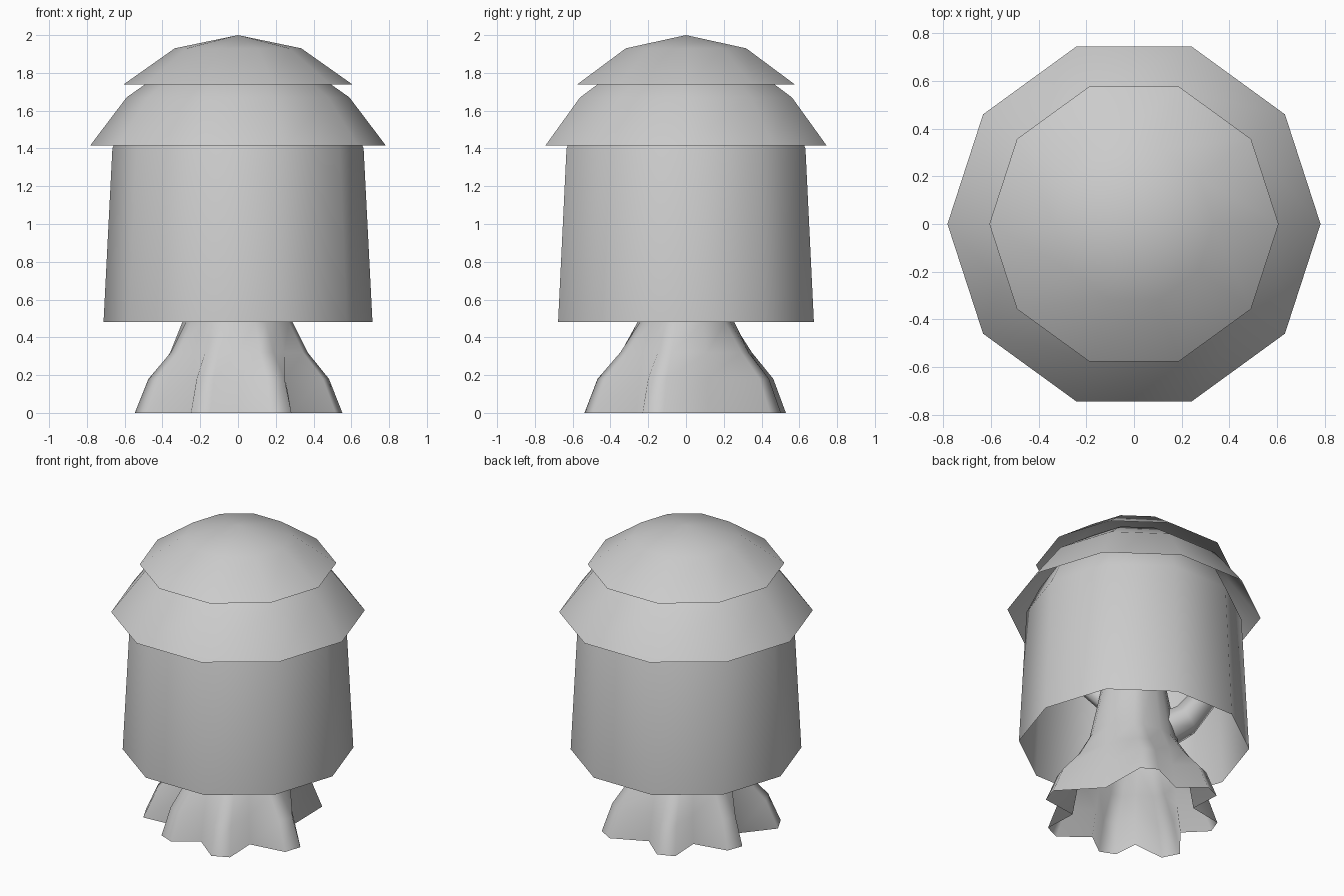
import bpy, bmesh
from math import cos, sin, pi, radians
from mathutils import Vector

if "Cube" in bpy.data.objects:
    bpy.data.objects.remove(bpy.data.objects["Cube"], do_unlink=True)

grey = bpy.data.materials.new("plain grey")
grey.use_nodes = True
colour = (0.6, 0.6, 0.6, 1)
grey.diffuse_color = colour
grey.node_tree.nodes["Principled BSDF"].inputs["Base Color"].default_value = colour


def loft(name, rings, tip=None):
    """Open smooth skin through rings of points, optionally closed to a tip."""
    bm = bmesh.new()
    loops = [[bm.verts.new(p) for p in ring] for ring in rings]
    n = len(loops[0])
    for low, high in zip(loops, loops[1:]):
        for i in range(n):
            j = (i + 1) % n
            bm.faces.new((low[i], low[j], high[j], high[i]))
    if tip:
        top = bm.verts.new(tip)
        for i in range(n):
            bm.faces.new((loops[-1][i], loops[-1][(i + 1) % n], top))
    for f in bm.faces:
        f.smooth = True
    mesh = bpy.data.meshes.new(name)
    bm.to_mesh(mesh)
    bm.free()
    mesh.materials.append(grey)
    obj = bpy.data.objects.new(name, mesh)
    bpy.context.collection.objects.link(obj)


def decagon(r, z):
    return [(r * cos(i * pi / 5), r * sin(i * pi / 5), z) for i in range(10)]


# Foliage: three hollow ten-sided shells, open underneath
shells = {
    "lower_foliage": ([(0.712, 0.48), (0.665, 1.40), (0.58, 1.58), (0.45, 1.73)], 1.82),
    "middle_foliage": ([(0.783, 1.415), (0.59, 1.67), (0.335, 1.85)], 1.91),
    "top_foliage": ([(0.607, 1.738), (0.335, 1.93)], 2.0),
}
for name, (profile, peak) in shells.items():
    loft(name, [decagon(r, z) for r, z in profile], (0, 0, peak))

# Trunk: root tips and the grooves between them as (angle, radius)
roots = [(60, 0.55), (112, 0.55), (160, 0.53), (207, 0.585),
         (248, 0.53), (294, 0.565), (342, 0.565)]
grooves = [(90, 0.4), (132, 0.37), (181, 0.38), (229, 0.4),
           (270, 0.4), (316, 0.38), (380, 0.35)]
# height, spread of roots, trunk radius, flattening in y
levels = [(0, 1, 0.38, 1), (0.18, 0.77, 0.35, 1), (0.32, 0.2, 0.34, 0.97),
          (0.48, 0.0, 0.295, 0.87), (0.9, 0.0, 0.2, 0.95), (1.45, 0.0, 0.13, 1)]


def trunk_ring(z, spread, radius, flat):
    ring = []
    for (a, r), (b, g) in zip(roots, grooves):
        for angle, reach in ((a - 6, r), (a + 6, r), (b, g)):
            d = radius + (reach - 0.38) * spread
            t = radians(angle)
            ring.append((d * cos(t), d * sin(t) * flat, z))
    return ring


loft("trunk", [trunk_ring(*level) for level in levels])


# Branches hidden inside the foliage
def branch(name, angle, path, width):
    t = radians(angle)
    out = Vector((cos(t), sin(t), 0))
    side = Vector((-sin(t), cos(t), 0))
    up = Vector((-0.6 * cos(t), -0.6 * sin(t), 0.8))
    rings = []
    for k, (d, z) in enumerate(path):
        r = width * (1 - 0.2 * k)
        centre = out * d + Vector((0, 0, z))
        rings.append([centre + side * r * cos(i * pi / 3) + up * r * sin(i * pi / 3)
                      for i in range(6)])
    loft(name, rings, out * (path[-1][0] + 0.03) + Vector((0, 0, path[-1][1] + 0.03)))


branch("back_branch", 140, [(0.1, 0.53), (0.32, 0.66), (0.54, 0.95)], 0.125)
branch("front_branch", 320, [(0.12, 0.74), (0.3, 0.9), (0.4, 1.15)], 0.07)
